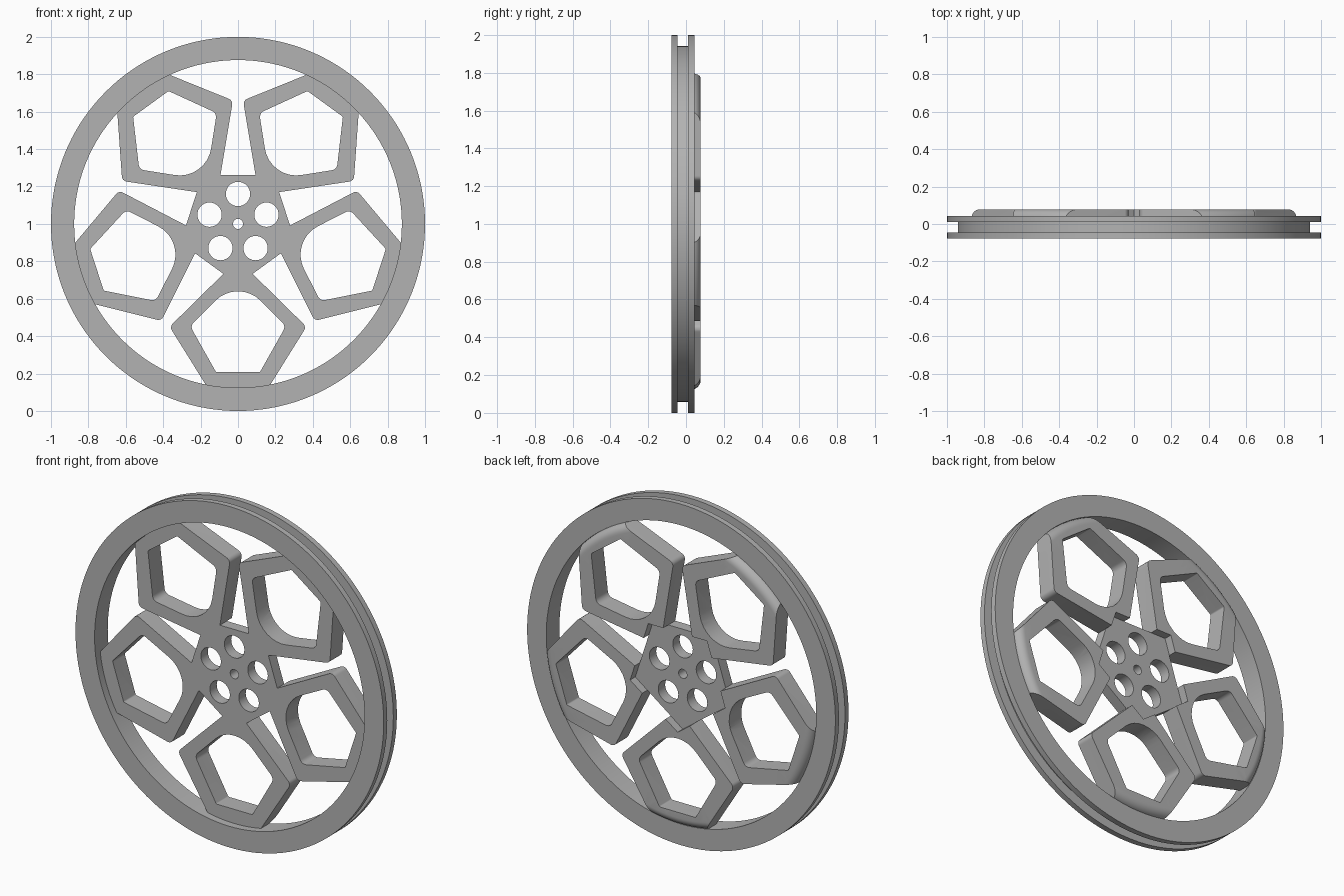
import bpy, bmesh, math
from mathutils import Vector, Matrix

if "Cube" in bpy.data.objects:
    bpy.data.objects.remove(bpy.data.objects["Cube"])

SEG = 144
R_IN = 0.876                      # inner radius of the rim
FRONT, BACK = -0.034, 0.078       # spoke depth range
HUB_BACK = 0.03

metal = bpy.data.materials.new("grey_metal")
metal.diffuse_color = (0.45, 0.45, 0.45, 1)
metal.use_nodes = True
metal.node_tree.nodes["Principled BSDF"].inputs["Base Color"].default_value = metal.diffuse_color


def finish(bm, name):
    bmesh.ops.recalc_face_normals(bm, faces=bm.faces)
    me = bpy.data.meshes.new(name)
    bm.to_mesh(me)
    bm.free()
    ob = bpy.data.objects.new(name, me)
    bpy.context.collection.objects.link(ob)
    me.materials.append(metal)
    return ob


def lathe(name, profile, closed):
    """Spin (radius, y) points round the axle line (z = 1)."""
    bm = bmesh.new()
    rings = []
    for i in range(SEG):
        a = math.tau * i / SEG
        rings.append([bm.verts.new((r * math.cos(a), y, 1 + r * math.sin(a))) for r, y in profile])
    n = len(profile)
    for i in range(SEG):
        p, q = rings[i], rings[(i + 1) % SEG]
        for j in range(n if closed else n - 1):
            k = (j + 1) % n
            bm.faces.new((p[j], p[k], q[k], q[j]))
    if not closed:                # cap both ends
        bm.faces.new([r[0] for r in rings])
        bm.faces.new([r[-1] for r in rings])
    return finish(bm, name)


def rounded(points, steps=8):
    """Polygon of (x, z, fillet radius) corners."""
    out = []
    for i, (x, z, rad) in enumerate(points):
        p = Vector((x, z))
        if not rad:
            out.append(p)
            continue
        d0 = (Vector(points[i - 1][:2]) - p).normalized()
        d1 = (Vector(points[(i + 1) % len(points)][:2]) - p).normalized()
        half = d0.angle(d1) / 2
        c = p + (d0 + d1).normalized() * rad / math.sin(half)
        a = p + d0 * rad / math.tan(half) - c
        b = p + d1 * rad / math.tan(half) - c
        turn = a.angle_signed(b)
        for s in range(steps + 1):
            t = -turn * s / steps
            out.append(c + Vector((a.x * math.cos(t) - a.y * math.sin(t),
                                   a.x * math.sin(t) + a.y * math.cos(t))))
    return out


def prism(name, outline, y0, y1, angle=0):
    """Extrude an outline along y, turned about the axle."""
    bm = bmesh.new()
    rot = Matrix.Rotation(angle, 2)
    pts = [rot @ p for p in outline]
    lo = [bm.verts.new((p.x, y0, 1 + p.y)) for p in pts]
    hi = [bm.verts.new((p.x, y1, 1 + p.y)) for p in pts]
    bm.faces.new(lo)
    bm.faces.new(hi)
    for i in range(len(pts)):
        k = (i + 1) % len(pts)
        bm.faces.new((lo[i], lo[k], hi[k], hi[i]))
    return finish(bm, name)


def circle(cx, cz, r, n=40):
    return [Vector((cx + r * math.cos(math.tau * i / n), cz + r * math.sin(math.tau * i / n)))
            for i in range(n)]


def combine(target, tool, op):
    m = target.modifiers.new(op, "BOOLEAN")
    m.operation, m.object, m.solver = op, tool, "EXACT"
    bpy.context.view_layer.objects.active = target
    bpy.ops.object.modifier_apply(modifier=m.name)
    bpy.data.objects.remove(tool)


# Rim with a groove round the outside
rim = lathe("rim", [(R_IN, -0.078), (1, -0.078), (1, -0.045), (0.942, -0.045),
                    (0.942, 0.011), (1, 0.011), (1, 0.044), (R_IN, 0.044)], True)

# Hub plate with five corners pointing at the spokes
hub_r = 0.262 / math.cos(math.pi / 5)
hub = [Vector((hub_r * math.sin(math.tau * k / 5), -hub_r * math.cos(math.tau * k / 5))) for k in range(5)]
spider = prism("spoke_spider", hub, FRONT, HUB_BACK)

# Five pentagon loops joined to the hub
outer = rounded([(0, -0.19, 0), (0.366, -0.55, 0.03), (0.135, -0.92, 0),
                 (-0.135, -0.92, 0), (-0.366, -0.55, 0.03)])
inner = rounded([(0, -0.29, 0.17), (0.256, -0.546, 0.035), (0.117, -0.793, 0.01),
                 (-0.117, -0.793, 0.01), (-0.256, -0.546, 0.035)])
turns = [math.tau * k / 5 for k in range(5)]
for a in turns:
    combine(spider, prism("loop", outer, FRONT, BACK, a), "UNION")
for a in turns:
    combine(spider, prism("window", inner, -0.2, 0.2, a), "DIFFERENCE")

# Clear the loop tips from the hub face behind the plate
clear = [p * 1.0 for p in hub]
combine(spider, prism("recess", clear, HUB_BACK, 0.2), "DIFFERENCE")

# Bolt holes and axle hole
for a in turns:
    combine(spider, prism("bolt", circle(-0.16 * math.sin(a), 0.16 * math.cos(a), 0.065), -0.2, 0.2), "DIFFERENCE")
combine(spider, prism("axle", circle(0, 0, 0.027, 24), -0.2, 0.2), "DIFFERENCE")

# Trim the loops to the rim, rounding their back outer edge
f = 0.05
arc = [(R_IN - f + f * math.cos(t), BACK - f + f * math.sin(t))
       for t in [math.pi / 2 * i / 8 for i in range(9)]]
combine(spider, lathe("trim", [(R_IN, -0.2)] + arc + [(0.4, BACK)], False), "INTERSECT")

for ob in (rim, spider):
    bpy.ops.object.select_all(action="DESELECT")
    ob.select_set(True)
    bpy.context.view_layer.objects.active = ob
    bpy.ops.object.shade_smooth_by_angle(angle=math.radians(30))
